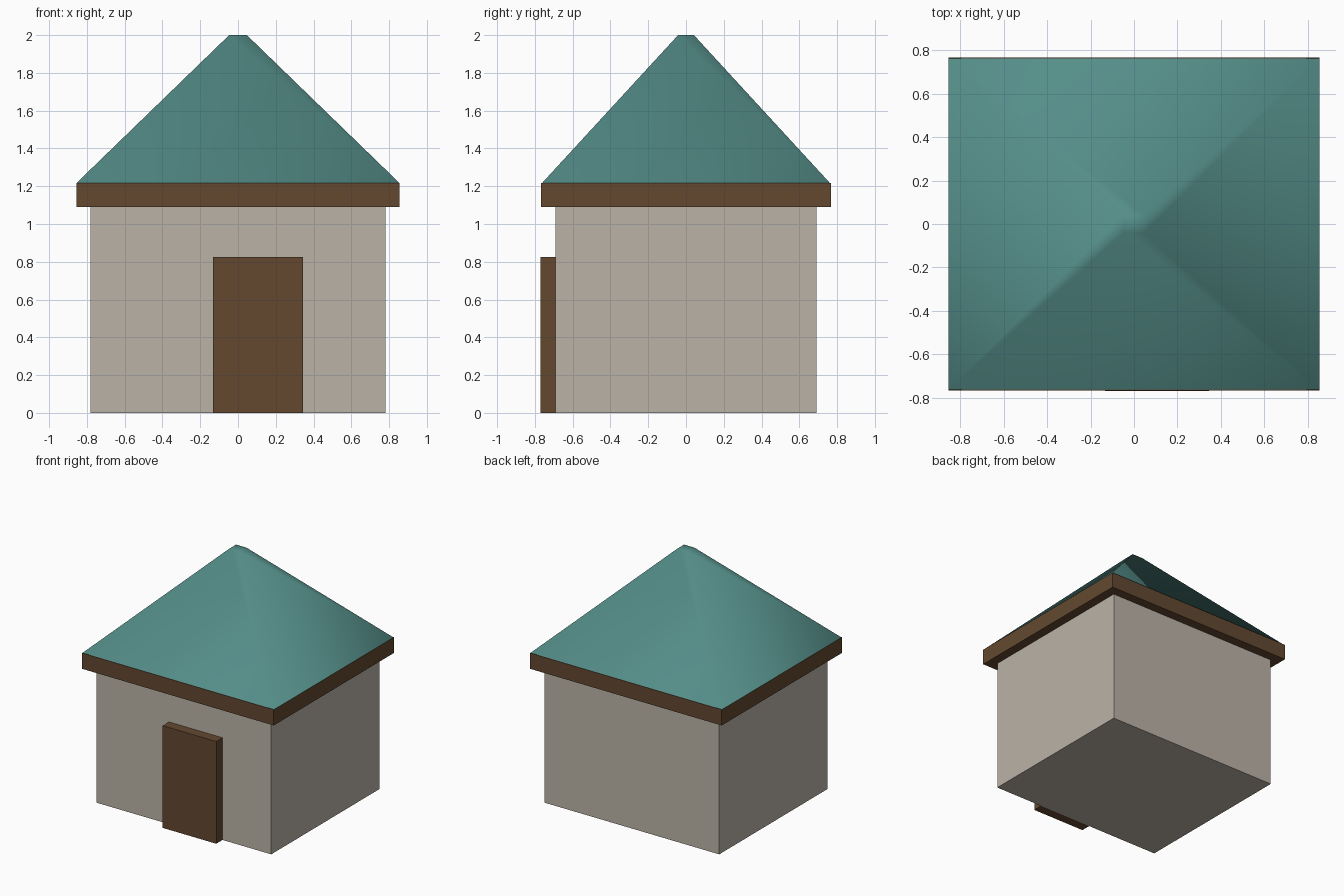
import bpy
from math import radians

if "Cube" in bpy.data.objects:
    bpy.data.objects.remove(bpy.data.objects["Cube"])


def material(name, rgb):
    m = bpy.data.materials.new(name)
    m.diffuse_color = (*rgb, 1)
    m.use_nodes = True
    m.node_tree.nodes["Principled BSDF"].inputs["Base Color"].default_value = m.diffuse_color
    return m


def box(name, lo, hi, mat):
    bpy.ops.mesh.primitive_cube_add(size=1, location=[(a + b) / 2 for a, b in zip(lo, hi)])
    ob = bpy.context.object
    ob.name = name
    ob.scale = [b - a for a, b in zip(lo, hi)]
    bpy.ops.object.transform_apply(location=False, rotation=False, scale=True)
    ob.data.materials.append(mat)
    return ob


plaster = material("plaster", (0.50, 0.45, 0.39))
wood = material("wood", (0.125, 0.066, 0.03))
teal = material("teal", (0.09, 0.27, 0.25))

# Walls, overhanging eave band and door slab
box("walls", (-0.78, -0.69, 0), (0.78, 0.69, 1.09), plaster)
box("eave_band", (-0.856, -0.767, 1.09), (0.856, 0.767, 1.217), wood)
box("door", (-0.133, -0.77, 0), (0.345, -0.69, 0.825), wood)

# Hipped roof: a truncated pyramid with softly shaded hips
root2 = 2 ** 0.5
bpy.ops.mesh.primitive_cone_add(vertices=4, radius1=root2, radius2=root2 * 0.055,
                                depth=2.0 - 1.217, location=(0, 0, (2.0 + 1.217) / 2),
                                rotation=(0, 0, radians(45)))
roof = bpy.context.object
roof.name = "roof"
bpy.ops.object.transform_apply(location=False, rotation=True, scale=False)
roof.scale = (0.855, 0.762, 1)
bpy.ops.object.transform_apply(location=False, rotation=False, scale=True)
roof.data.materials.append(teal)
bpy.ops.object.shade_smooth_by_angle(angle=radians(80))
